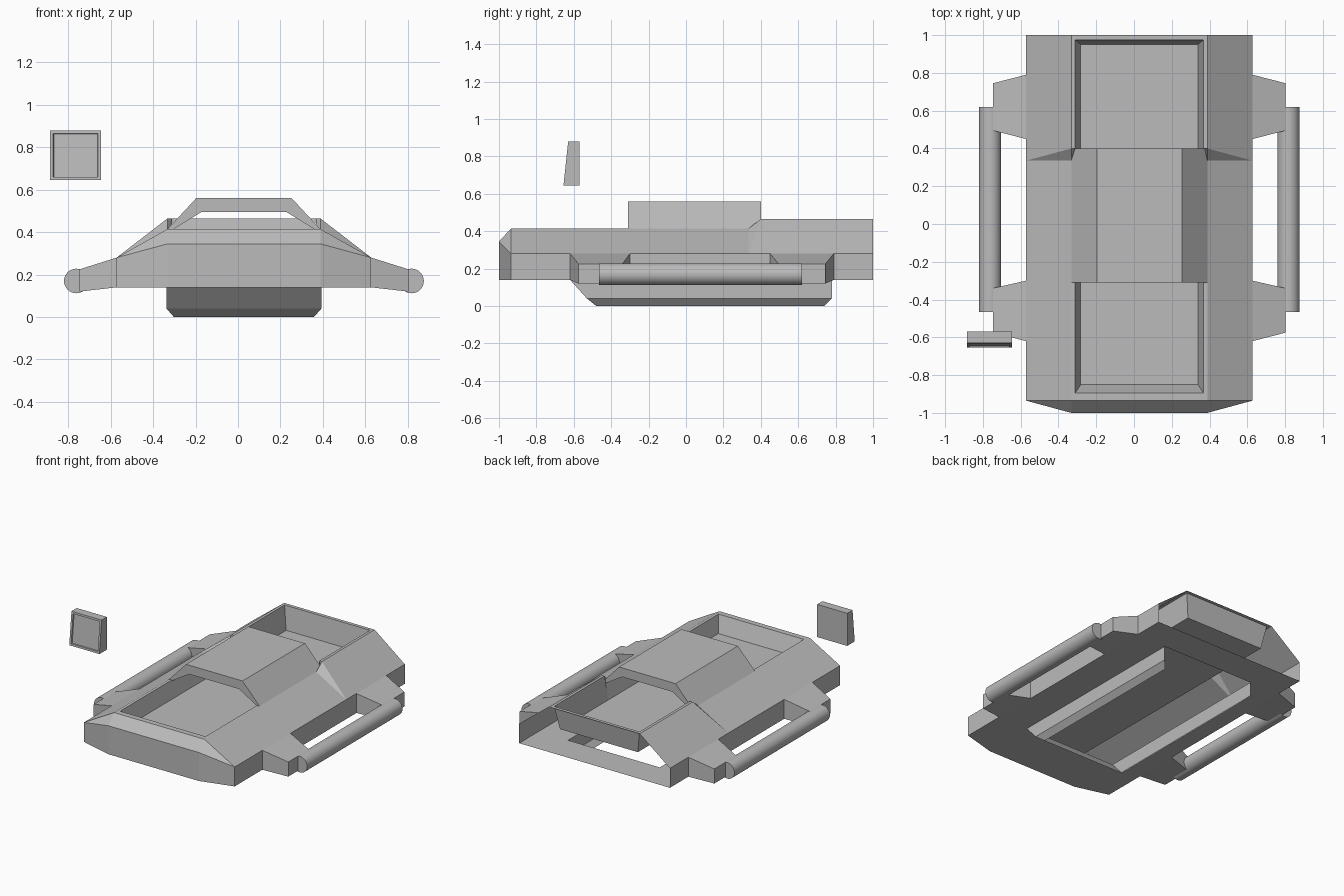
import bpy
import bmesh
import math
from mathutils import Vector

cube = bpy.data.objects.get("Cube")
if cube:
    bpy.data.objects.remove(cube, do_unlink=True)

grey = bpy.data.materials.new("plain_grey")
grey.use_nodes = True
tone = (0.5, 0.5, 0.5, 1)
grey.diffuse_color = tone
grey.node_tree.nodes["Principled BSDF"].inputs["Base Color"].default_value = tone

CENTRE = 0.028  # x of the hull's plane of symmetry


def finish(name, bm):
    """Turn a bmesh into a named, coloured object."""
    bmesh.ops.remove_doubles(bm, verts=bm.verts, dist=0.0005)
    bmesh.ops.recalc_face_normals(bm, faces=bm.faces)
    mesh = bpy.data.meshes.new(name)
    bm.to_mesh(mesh)
    bm.free()
    mesh.materials.append(grey)
    obj = bpy.data.objects.new(name, mesh)
    bpy.context.collection.objects.link(obj)
    return obj


def mirrored(name, faces):
    """Build faces given for the +x half on both sides of the centre plane."""
    bm = bmesh.new()
    for side in (1, -1):
        for face in faces:
            points = face[::side]
            bm.faces.new([bm.verts.new((CENTRE + side * u, y, z)) for u, y, z in points])
    return finish(name, bm)


def strip(first, second):
    """Quads joining two point rows of equal length."""
    return [[first[i], first[i + 1], second[i + 1], second[i]]
            for i in range(len(first) - 1)]


def solid(first, second):
    """Closed prism between two matching rings."""
    return strip(first + first[:1], second + second[:1]) + [first[::-1], second]


# Shared hull measurements
front, nose, back = -1.0, -0.935, 1.0
step_low, step_high = 0.335, 0.40
deck, rear_deck, shoulder, floor, nose_top = 0.415, 0.465, 0.28, 0.14, 0.345
inner, edge, outer = 0.34, 0.36, 0.60
well_front, well_back = -0.895, 0.975
cabin_front = -0.31

# Sloped deck, flanks, nose and sides, open at the back
deck_edge = [(inner, nose, deck), (edge, nose, deck), (outer, nose, shoulder), (outer, nose, floor)]
deck_step = [(inner, step_high, deck), (edge, step_low, deck),
             (outer, step_low, shoulder), (outer, step_low, floor)]
rear_step = [(inner, step_high, rear_deck), (edge, step_high, rear_deck),
             (outer, step_low, shoulder), (outer, step_low, floor)]
rear_end = [(inner, back, rear_deck), (edge, back, rear_deck),
            (outer, back, shoulder), (outer, back, floor)]
hull = strip(deck_edge, deck_step) + strip(rear_step, rear_end)
hull += [
    # scooped step between the front and rear flanks
    [deck_step[1], deck_step[2], rear_step[1]],
    [deck_step[0], deck_step[1], rear_step[1], rear_step[0]],
    # lips in front of and behind the well
    [(0, nose, deck), deck_edge[0], (inner, well_front, deck), (0, well_front, deck)],
    [(0, well_back, rear_deck), (inner, well_back, rear_deck), rear_end[0], (0, back, rear_deck)],
    # bevelled nose and front plate
    [(0, nose, deck), deck_edge[1], (edge, front, nose_top), (0, front, nose_top)],
    [deck_edge[1], deck_edge[2], (edge, front, nose_top)],
]
hull += strip([(0, front, nose_top), (edge, front, nose_top), deck_edge[2]],
              [(0, front, floor), (edge, front, floor), deck_edge[3]])

# Underside with its central opening
keel, keel_front, keel_back = 0.365, -0.62, 0.78
hull += [
    [(0, front, floor), (edge, front, floor), (outer, nose, floor),
     (outer, keel_front, floor), (0, keel_front, floor)],
    [(keel, keel_front, floor), (outer, keel_front, floor),
     (outer, keel_back, floor), (keel, keel_back, floor)],
    [(0, keel_back, floor), (outer, keel_back, floor), (outer, back, floor), (0, back, floor)],
]
mirrored("hull", hull)

# Open skirt below the hull with a sloped front
skirt_front = [(keel, keel_front, floor), (keel, -0.53, 0.04), (0.33, -0.48, 0)]
skirt_back = [(keel, keel_back, floor), (keel, keel_back, 0.04), (0.33, 0.74, 0)]
centre_line = [(0, y, z) for u, y, z in skirt_front]
mirrored("lower_skirt", strip(skirt_front, skirt_back) + strip(centre_line, skirt_front))

# Long tapered well that runs under the cabin
base, base_front, base_back, base_z = 0.31, -0.85, 0.95, 0.30
rim = [(0, well_front, deck), (inner, well_front, deck), (inner, step_high, deck)]
foot = [(0, base_front, base_z), (base, base_front, base_z), (base, step_high, base_z)]
rear_rim = [(inner, step_high, rear_deck), (inner, well_back, rear_deck), (0, well_back, rear_deck)]
rear_foot = [(base, step_high, base_z), (base, base_back, base_z), (0, base_back, base_z)]
well_floor = [foot[0], foot[1], rear_foot[1], rear_foot[2]]
mirrored("cargo_well", strip(rim, foot) + strip(rear_rim, rear_foot) + [well_floor])

# Cabin roof: a thick arch open at both ends
arch = [(0, 0.56), (0.225, 0.56), (edge, deck), (0.33, deck), (0.20, 0.495), (0, 0.495)]
ends = [[(u, y, z) for u, z in arch] for y in (cabin_front, step_high)]
mirrored("cabin_roof", strip(*ends) + ends)

# Tapered arms that carry the side rails
tip, tip_low, tip_high = 0.775, 0.12, 0.225
for name, root, end in (("front_arm", (-0.62, -0.30), (-0.575, -0.34)),
                        ("rear_arm", (0.45, 0.79), (0.495, 0.745))):
    rings = []
    for u, (a, b), low, high in ((outer, root, floor, shoulder), (tip, end, tip_low, tip_high)):
        rings.append([(u, a, low), (u, b, low), (u, b, high), (u, a, high)])
    mirrored(name, solid(*rings))

# Round side rails
rail_start, rail_end = -0.465, 0.62
for side, name in ((1, "left_rail"), (-1, "right_rail")):
    bpy.ops.mesh.primitive_cylinder_add(
        vertices=32, radius=0.058, depth=rail_end - rail_start,
        location=(CENTRE + side * 0.79, (rail_start + rail_end) / 2, 0.17),
        rotation=(math.pi / 2, 0, 0))
    rail = bpy.context.object
    rail.name = name
    rail.data.materials.append(grey)
    bpy.ops.object.shade_smooth_by_angle(angle=math.radians(40))

# Separate floating panel block with a recessed sloped face
left, right, bottom, top, rear = -0.885, -0.645, 0.645, 0.88, -0.57
bm = bmesh.new()
rings = [[(x, -0.655, bottom), (x, rear, bottom), (x, rear, top), (x, -0.63, top)]
         for x in (left, right)]
for face in solid(*rings):
    bm.faces.new([bm.verts.new(p) for p in face])
bmesh.ops.remove_doubles(bm, verts=bm.verts, dist=0.0005)
bmesh.ops.recalc_face_normals(bm, faces=bm.faces)
panel = min(bm.faces, key=lambda f: f.normal.dot(Vector((0, 1, 0))))
bmesh.ops.inset_region(bm, faces=[panel], thickness=0.02, depth=0)
bmesh.ops.inset_region(bm, faces=[panel], thickness=0.004, depth=-0.008)
finish("floating_panel", bm)
